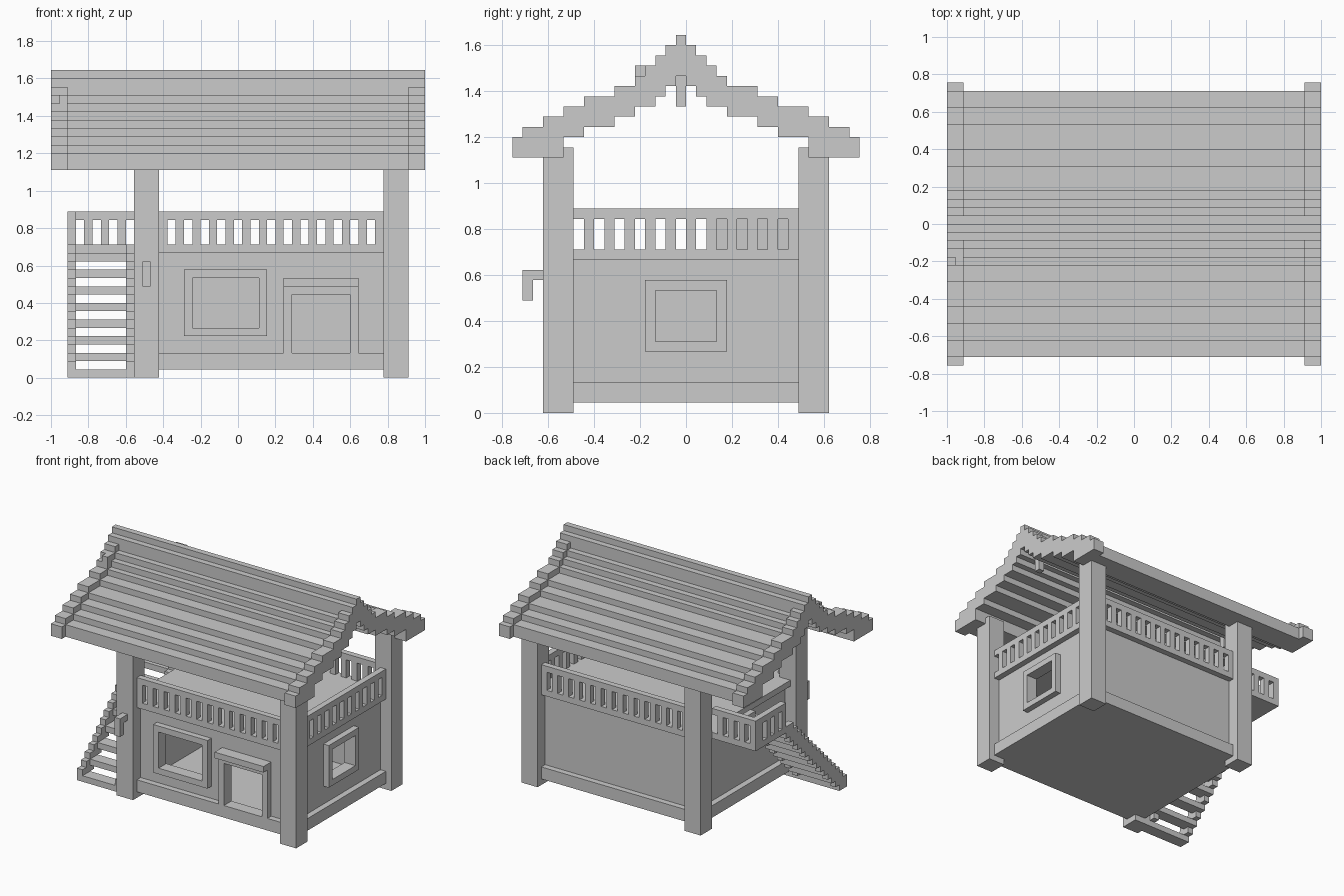
import bpy, bmesh

if "Cube" in bpy.data.objects:
    bpy.data.objects.remove(bpy.data.objects["Cube"])

V = 2 / 45                      # block size; the model is 45 x 34 x 37 blocks
C = (22.5, 17, 0)               # grid origin offset


def pt(x, y, z):
    return ((x - C[0]) * V, (y - C[1]) * V, (z - C[2]) * V)


def finish(bm, name):
    bmesh.ops.recalc_face_normals(bm, faces=bm.faces)
    me = bpy.data.meshes.new(name)
    bm.to_mesh(me)
    bm.free()
    ob = bpy.data.objects.new(name, me)
    bpy.context.collection.objects.link(ob)
    return ob


def blocks(name, boxes):
    """One object from boxes given as x0, x1, y0, y1, z0, z1."""
    bm = bmesh.new()
    for x0, x1, y0, y1, z0, z1 in boxes:
        vs = bmesh.ops.create_cube(bm, size=1)['verts']
        for v in vs:
            v.co = pt(x1 if v.co.x > 0 else x0, y1 if v.co.y > 0 else y0,
                      z1 if v.co.z > 0 else z0)
    return finish(bm, name)


def extrude_x(name, outline, x0, x1):
    """Extrude a (y, z) outline along x."""
    bm = bmesh.new()
    f = bm.faces.new([bm.verts.new(pt(x0, y, z)) for y, z in outline])
    g = bmesh.ops.extrude_face_region(bm, geom=[f])['geom']
    bmesh.ops.translate(bm, vec=((x1 - x0) * V, 0, 0),
                        verts=[v for v in g if isinstance(v, bmesh.types.BMVert)])
    return finish(bm, name)


def around(a0, a1, z0, z1, h0, h1, k0, k1):
    """Four rectangles of a panel around a hole."""
    rects = [(a0, h0, z0, z1), (h1, a1, z0, z1), (h0, h1, z0, k0), (h0, h1, k1, z1)]
    return [r for r in rects if r[0] < r[1] and r[2] < r[3]]


def on_y(rects, y0, y1):
    return [(a, b, y0, y1, c, d) for a, b, c, d in rects]


def on_x(rects, x0, x1):
    return [(x0, x1, a, b, c, d) for a, b, c, d in rects]


def rail(a0, a1, first):
    """Top rail with bars on every second block."""
    return [(a0, a1, 19, 20)] + [(i, i + 1, 16, 19) for i in range(first, a1, 2)]


# corner posts
for side, x in (("left", 10), ("right", 40)):
    for end, y in (("front", 3), ("back", 28)):
        blocks(f"{end}_{side}_post", [(x, x + 3, y, y + 3, 0, 26)])

# floor with skirting, and upper deck
blocks("floor_base", [(11, 42, 4, 30, 1, 2)])
blocks("skirting", [(11, 42, 4, 6, 2, 3), (11, 42, 28, 30, 2, 3),
                    (11, 13, 6, 28, 2, 3), (40, 42, 6, 28, 2, 3)])
blocks("upper_deck", [(11, 42, 4, 30, 15, 16)])

# walls
front = around(12, 27, 3, 15, 17, 25, 6, 12) + around(27, 41, 3, 15, 29, 36, 3, 10)
blocks("front_wall", on_y(front, 5, 6))
blocks("back_wall", [(12, 41, 28, 29, 3, 15)])
blocks("left_wall", [(12, 13, 6, 28, 3, 15)])
blocks("right_wall", on_x(around(6, 28, 3, 15, 14, 20, 7, 12), 40, 41))

# window and door frames
blocks("front_window_frame", on_y(around(16, 26, 5, 13, 17, 25, 6, 12), 4, 5))
blocks("right_window_frame", on_x(around(13, 21, 6, 13, 14, 20, 7, 12), 41, 42))
blocks("door_frame", on_y(around(28, 37, 3, 11, 29, 36, 3, 10), 4, 5))
blocks("door_lintel", [(28, 37, 3, 5, 11, 12)])

# deck railings
blocks("front_railing", on_y(rail(13, 40, 13), 4, 5))
blocks("back_railing", on_y(rail(13, 40, 13), 29, 30))
blocks("right_railing", on_x(rail(6, 28, 7), 41, 42))

# side balcony
blocks("balcony_floor", [(2, 11, 20, 28, 15, 16)])
blocks("balcony_back_railing", on_y(rail(2, 10, 2), 27, 28))
blocks("balcony_left_railing", on_x(rail(20, 27, 20), 2, 3))

# stairs
blocks("stair_treads", [(3, 9, 4 + 2 * i, 6 + 2 * i, 2 * i, 2 * i + 1) for i in range(8)])
for side, x in (("left", 2), ("right", 9)):
    pts = []
    for j in range(16):
        t = min(j + 2, 16)
        pts += [(4 + j, t), (5 + j, t)]
    for j in reversed(range(16)):
        b = max(0, j - 1)
        pts += [(5 + j, b), (4 + j, b)]
    pts = [p for i, p in enumerate(pts) if p != pts[i - 1]]
    extrude_x(f"{side}_stringer", pts, x, x + 1)

# hook lamp on the front left post
blocks("lamp_bracket", [(11, 12, 1, 3, 13, 14), (11, 12, 1, 2, 11, 13)])

# stepped roof: block edges in y, and heights of gable trim and undersides
edges = [0, 1, 3, 5, 7, 10, 12, 13, 14, 15, 16, 17,
         18, 19, 20, 21, 24, 26, 29, 31, 33, 34]
half_top = [27, 28, 29, 30, 31, 32, 33, 34, 35, 36]
half_low = [25, 25, 25, 27, 28, 29, 30, 30, 31, 32]
tops = half_top + [37] + half_top[::-1]
lows = half_low + [33] + half_low[::-1]
main = [t if t >= 36 else t - 1 for t in tops]


def roof_outline(first, last, heights):
    up, down = [], []
    for i in range(first, last):
        up += [(edges[i], heights[i]), (edges[i + 1], heights[i])]
        down += [(edges[i], lows[i]), (edges[i + 1], lows[i])]
    pts = up + down[::-1]
    return [p for i, p in enumerate(pts) if p != pts[i - 1]]


n = len(tops)
extrude_x("roof", roof_outline(1, n - 1, main), 2, 43)
for side, x in (("left", 0), ("right", 43)):
    extrude_x(f"{side}_gable_trim", roof_outline(0, n, tops), x, x + 2)
blocks("gable_trim_knob", [(1, 2, 12, 13, 33, 34)])

# pegs hanging under the ridge near each gable
blocks("ridge_pegs", [(x, x + 1, 16, 17, 30, 33) for x in (3, 41)])
